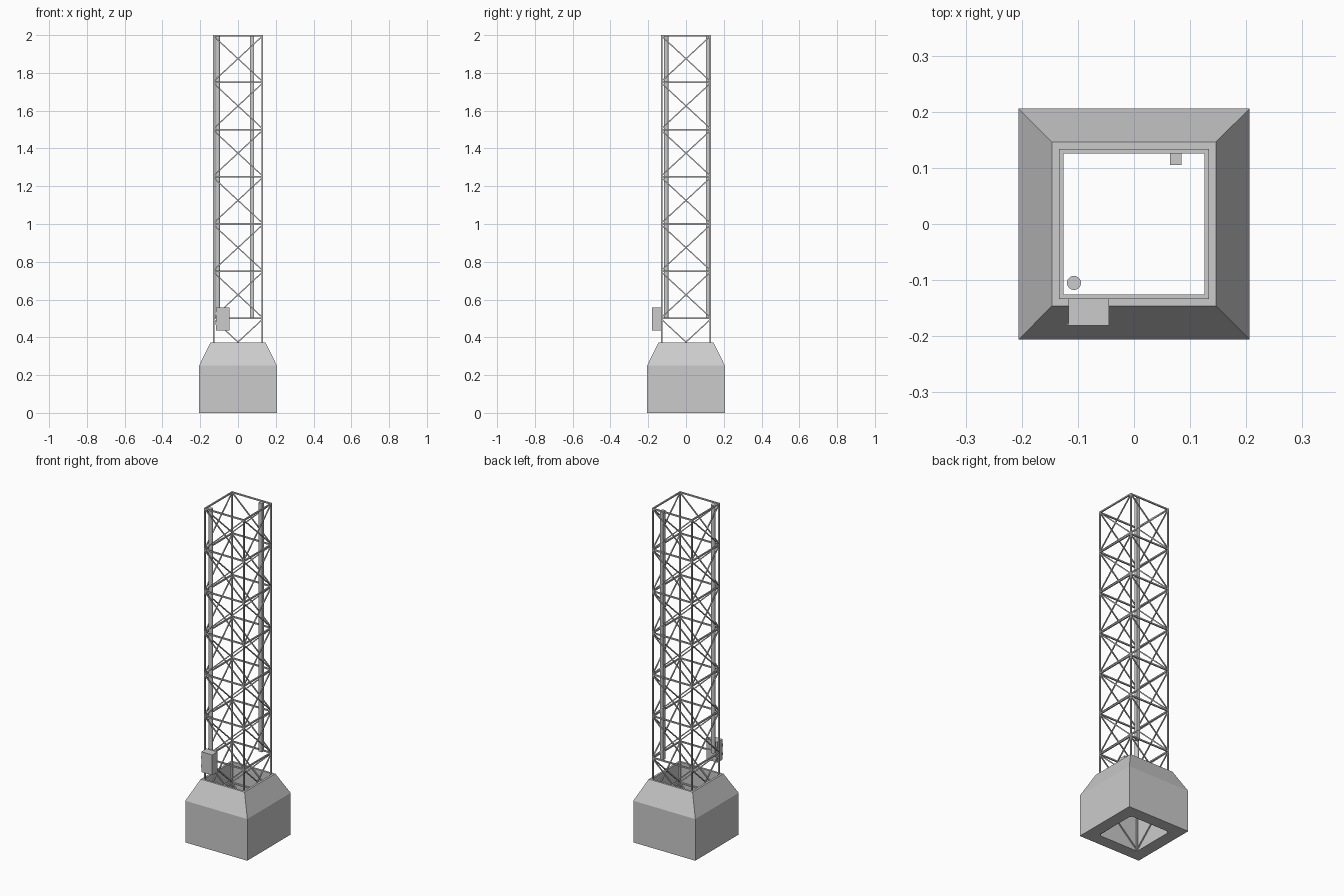
import bpy, bmesh
from math import radians
from mathutils import Vector, Matrix

if "Cube" in bpy.data.objects:
    bpy.data.objects.remove(bpy.data.objects["Cube"])


def finish(bm, name):
    bmesh.ops.recalc_face_normals(bm, faces=bm.faces)
    me = bpy.data.meshes.new(name)
    bm.to_mesh(me)
    bm.free()
    ob = bpy.data.objects.new(name, me)
    bpy.context.collection.objects.link(ob)
    return ob


def add_box(bm, lo, hi):
    lo, hi = Vector(lo), Vector(hi)
    m = Matrix.Translation((lo + hi) / 2) @ Matrix.Diagonal((*(hi - lo), 1))
    bmesh.ops.create_cube(bm, size=1, matrix=m)


def add_bar(bm, a, b, w):
    # square bar from a to b
    a, b = Vector(a), Vector(b)
    d = b - a
    rot = d.to_track_quat('Z', 'Y').to_matrix().to_4x4()
    m = Matrix.Translation((a + b) / 2) @ rot @ Matrix.Diagonal((w, w, d.length, 1))
    bmesh.ops.create_cube(bm, size=1, matrix=m)


OUT, W, BRACE, BAY, TOP = 0.1335, 0.008, 0.006, 0.25, 2.0
C = OUT - W / 2

# hollow plinth: square profile rings joined into a closed loop
bm = bmesh.new()
profile = [(0.206, 0), (0.206, 0.25), (0.146, 0.373), (OUT, 0.373), (OUT, 0)]
rings = [[bm.verts.new((sx * r, sy * r, z)) for sx, sy in ((-1, -1), (1, -1), (1, 1), (-1, 1))]
         for r, z in profile]
for i, ring in enumerate(rings):
    nxt = rings[(i + 1) % len(rings)]
    for k in range(4):
        j = (k + 1) % 4
        bm.faces.new((ring[k], ring[j], nxt[j], nxt[k]))
finish(bm, "plinth")

# corner legs
bm = bmesh.new()
for sx in (-1, 1):
    for sy in (-1, 1):
        add_box(bm, (sx * C - W / 2, sy * C - W / 2, 0), (sx * C + W / 2, sy * C + W / 2, TOP))
finish(bm, "corner_legs")

# horizontals and crossed braces, one lattice per side
for k, side in enumerate(("front", "right", "back", "left")):
    bm = bmesh.new()
    for i in range(8):
        z0, z1 = i * BAY, (i + 1) * BAY
        zh = min(z1, TOP - W / 2)
        add_bar(bm, (-C, -C, zh), (C, -C, zh), W)
        z0, z1 = z0 + 0.005, z1 - 0.005
        add_bar(bm, (-C, -C, z0), (C, -C, z1), BRACE)
        add_bar(bm, (C, -C, z0), (-C, -C, z1), BRACE)
    bmesh.ops.rotate(bm, verts=bm.verts, cent=(0, 0, 0),
                     matrix=Matrix.Rotation(radians(90 * k), 3, 'Z'))
    finish(bm, side + "_lattice")

# round riser pipe inside the front left corner
bpy.ops.mesh.primitive_cylinder_add(vertices=24, radius=0.0125, depth=1.49,
                                    location=(-0.107, -0.105, 1.25))
pipe = bpy.context.object
pipe.name = "riser_pipe"
bpy.ops.object.shade_smooth_by_angle(angle=radians(40))

# square cable duct on the back side
bm = bmesh.new()
add_box(bm, (0.064, 0.105, 0.5), (0.085, 0.127, 1.995))
finish(bm, "cable_duct")

# control box with two small hinges
bm = bmesh.new()
add_box(bm, (-0.117, -0.181, 0.437), (-0.045, -0.131, 0.559))
finish(bm, "control_box")
bm = bmesh.new()
for z in (0.472, 0.525):
    add_box(bm, (-0.119, -0.181, z - 0.008), (-0.116, -0.176, z + 0.008))
finish(bm, "box_hinges")
